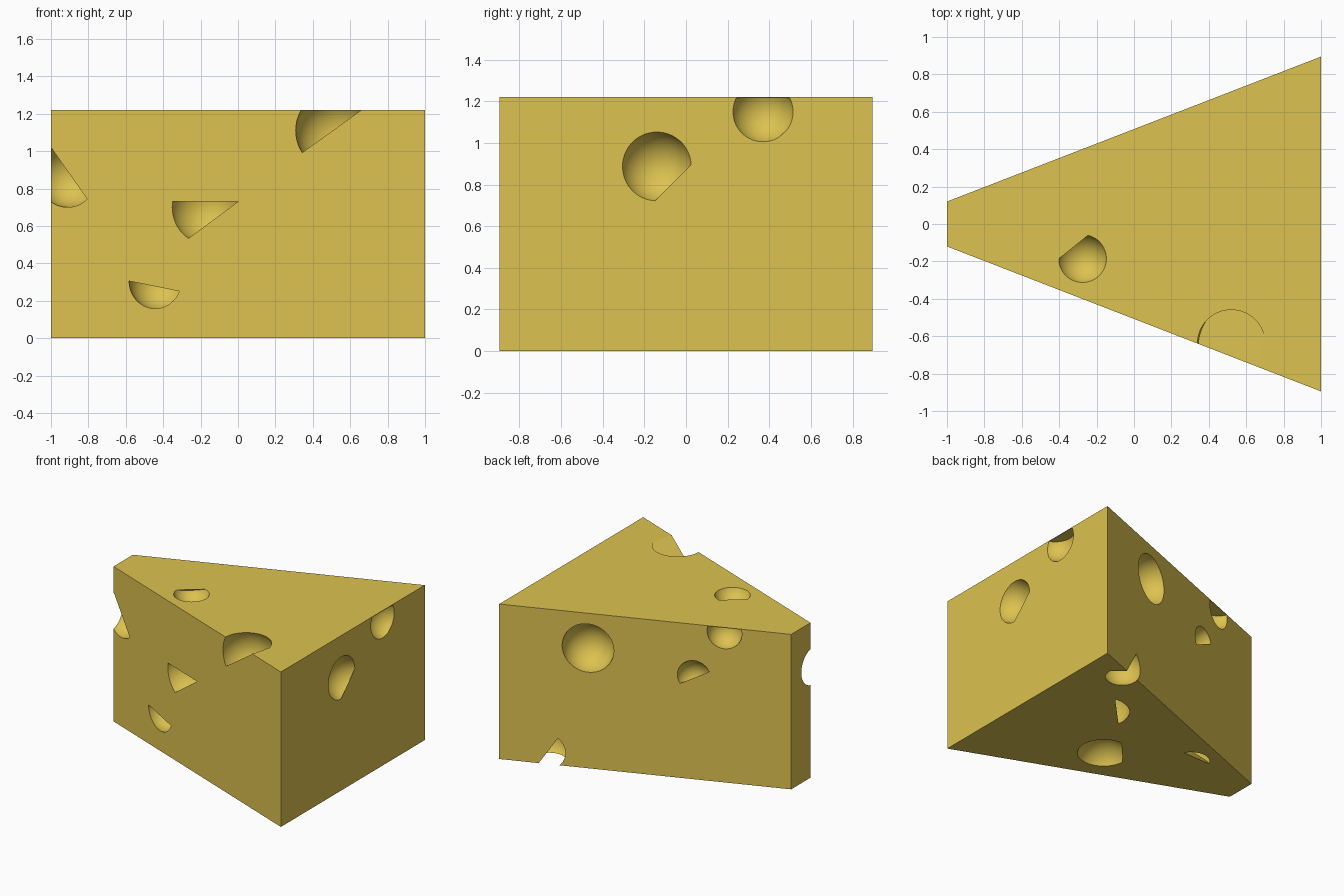
import bpy, bmesh
from mathutils import Vector as V

if "Cube" in bpy.data.objects:
    bpy.data.objects.remove(bpy.data.objects["Cube"])

H = 1.22
NRM = {-1: V((-0.361, -0.932, 0)), 1: V((-0.361, 0.932, 0))}


def side(s, x, z, out=0.0):
    """Point on a long slanted side (s=-1 front, s=1 back), pushed outward by out."""
    return V((x, s * (0.5075 + 0.3875 * x), z)) + NRM[s] * out


def new_object(name, bm):
    bmesh.ops.recalc_face_normals(bm, faces=bm.faces)
    me = bpy.data.meshes.new(name)
    bm.to_mesh(me)
    bm.free()
    ob = bpy.data.objects.new(name, me)
    bpy.context.collection.objects.link(ob)
    return ob


# Wedge block
bm = bmesh.new()
outline = [(-1, -0.12), (1, -0.895), (1, 0.895), (-1, 0.12)]
face = bm.faces.new([bm.verts.new((x, y, 0)) for x, y in outline])
ext = bmesh.ops.extrude_face_region(bm, geom=[face])
bmesh.ops.translate(bm, vec=(0, 0, H),
                    verts=[g for g in ext["geom"] if isinstance(g, bmesh.types.BMVert)])
cheese = new_object("cheese_wedge", bm)


# Hole cutter: a ball trimmed by planes through three points, keeping one side
def hole(centre, r, *cuts):
    centre = V(centre)
    bm = bmesh.new()
    bmesh.ops.create_uvsphere(bm, u_segments=64, v_segments=32, radius=r)
    bmesh.ops.translate(bm, verts=bm.verts, vec=centre)
    for a, b, third, keep in cuts:
        a, b, keep = V(a), V(b), V(keep)
        third = V(third) if third is not None else centre
        n = (b - a).cross(third - a).normalized()
        if n.dot(keep - a) > 0:
            n.negate()
        res = bmesh.ops.bisect_plane(bm, geom=bm.verts[:] + bm.edges[:] + bm.faces[:],
                                     dist=1e-5, plane_co=a, plane_no=n, clear_outer=True)
        rim = [g for g in res["geom_cut"] if isinstance(g, bmesh.types.BMEdge)]
        bmesh.ops.holes_fill(bm, edges=rim, sides=0)
    cutter = new_object("hole_cutter", bm)
    cutter.hide_render = True
    mod = cheese.modifiers.new("hole", 'BOOLEAN')
    mod.operation, mod.solver, mod.object = 'DIFFERENCE', 'EXACT', cutter
    bpy.context.view_layer.objects.active = cheese
    bpy.ops.object.modifier_apply(modifier=mod.name)
    bpy.data.objects.remove(cutter)


def ceiling(z):
    return ((0, 0, z), (1, 0, z), (0, 1, z), (0, 0, z - 1))


# Front side holes
hole((-0.91, -0.15, 0.87), 0.17,
     (side(-1, -1, 1.02), side(-1, -0.79, 0.72), side(-1, -1, 1.02, -0.3), side(-1, -1, 0.7)))
hole(side(-1, -0.17, 0.70), 0.195, ceiling(0.73),
     (side(-1, -0.27, 0.53), side(-1, 0, 0.73), side(-1, 0, 0.73, -0.3), side(-1, -0.3, 0.7)))
hole(side(-1, -0.443, 0.308, -0.05), 0.158,
     (side(-1, -0.58, 0.305), side(-1, -0.31, 0.25), None, side(-1, -0.45, 0.15)))

# Top holes
hole((0.52, -0.64, 1.11), 0.212,
     ((0.34, -0.64, 0.99), (0.66, -0.763, H), (0.70, -0.60, H), (0.45, -0.64, 1.2)))
hole((-0.275, -0.185, H + 0.05), 0.137,
     ((-0.40, -0.185, H), (-0.245, -0.06, H), None, (-0.2, -0.25, H)))

# Right end holes
hole((1.06, -0.14, 0.887), 0.176,
     ((1, -0.15, 0.72), (1, 0.02, 0.89), None, (1, -0.2, 0.95)))
hole((1.05, 0.37, 1.15), 0.153, ceiling(H - 0.004),
     ((1, 0.42, 1.005), (1, 0.50, 1.075), None, (1, 0.3, 1.2)))

# Back side holes
hole(side(1, 0.392, 0.946), 0.19)
hole(side(1, -0.543, 1.18), 0.128, ceiling(H - 0.004))
hole(side(1, -0.333, 0.812, 0.03), 0.125,
     (side(1, -0.244, 0.746), side(1, -0.43, 0.853), None, side(1, -0.3, 0.92)))

# Underside holes
hole((0.70, 0.70, 0.10), 0.155,
     ((0.82, 0.71, 0), (0.73, 0.79, 0), (0.6, 0.74, 0.21), (0.6, 0.6, 0)))
hole((0.50, 0.21, 0.08), 0.23,
     ((0.532, 0.424, 0), (0.291, 0.172, 0), None, (0.35, 0.35, 0)))
hole((0.10, -0.22, -0.08), 0.206,
     ((0.097, -0.024, 0), (-0.087, -0.23, 0), None, (0.2, -0.3, 0)))
hole((-0.46, 0.09, 0.06), 0.146,
     ((-0.34, 0.152, 0), (-0.58, 0.147, 0), None, (-0.45, 0.25, 0)))

# Smooth hollows with sharp rims, and the cheese colour
cheese.select_set(True)
bpy.context.view_layer.objects.active = cheese
bpy.ops.object.shade_smooth_by_angle()
mat = bpy.data.materials.new("cheese_yellow")
mat.diffuse_color = (0.72, 0.54, 0.08, 1)
mat.use_nodes = True
mat.node_tree.nodes["Principled BSDF"].inputs["Base Color"].default_value = mat.diffuse_color
cheese.data.materials.clear()
cheese.data.materials.append(mat)
